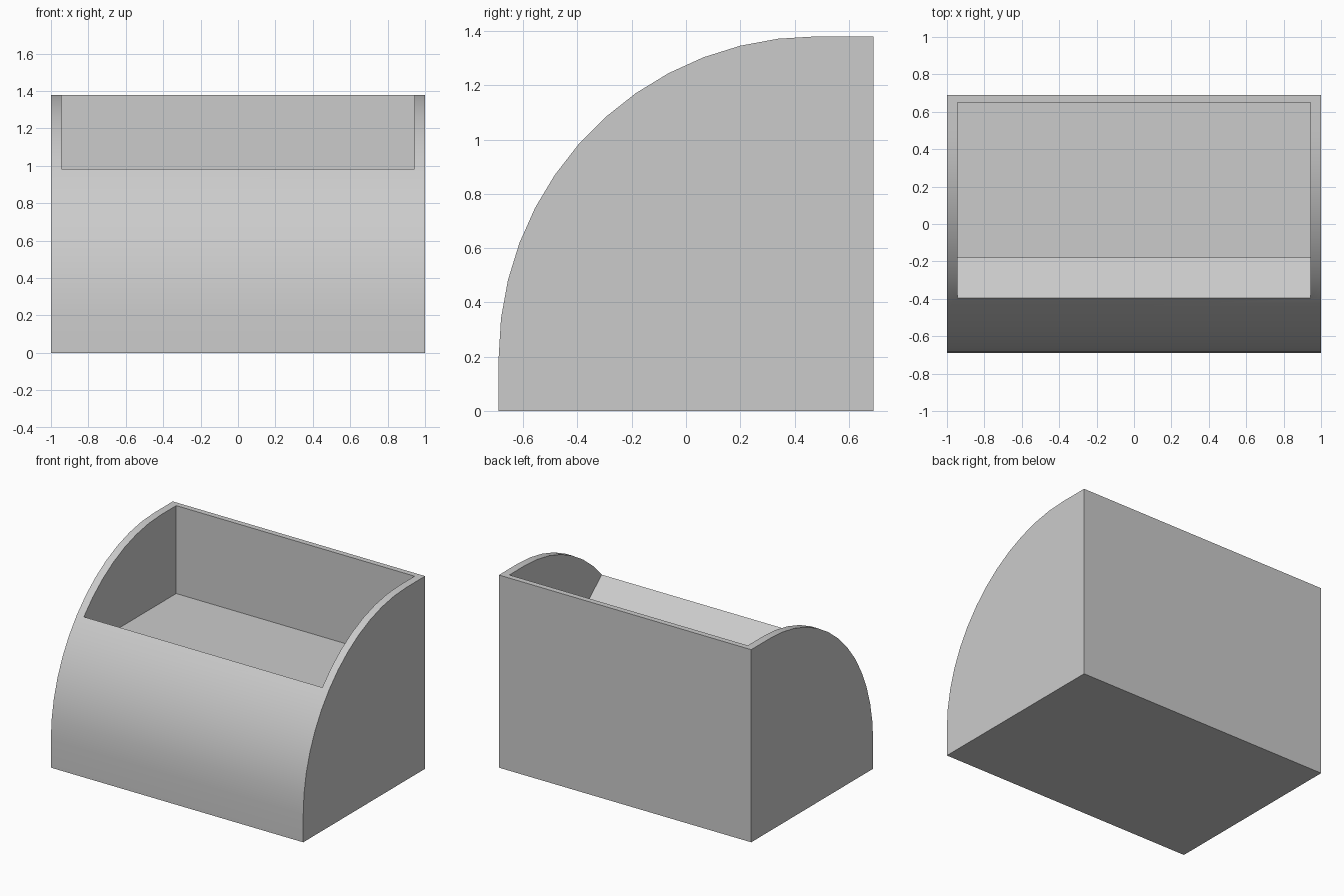
import bpy, bmesh, math

if "Cube" in bpy.data.objects:
    bpy.data.objects.remove(bpy.data.objects["Cube"])


def prism(name, profile, half_width):
    """Extrude a (y, z) profile symmetrically along x."""
    bm = bmesh.new()
    base = bm.faces.new([bm.verts.new((-half_width, y, z)) for y, z in profile])
    new = bmesh.ops.extrude_face_region(bm, geom=[base])["geom"]
    verts = [g for g in new if isinstance(g, bmesh.types.BMVert)]
    bmesh.ops.translate(bm, verts=verts, vec=(2 * half_width, 0, 0))
    bmesh.ops.recalc_face_normals(bm, faces=bm.faces)
    mesh = bpy.data.meshes.new(name)
    bm.to_mesh(mesh)
    bm.free()
    obj = bpy.data.objects.new(name, mesh)
    bpy.context.collection.objects.link(obj)
    return obj


# quarter-round outer profile
SEG, RY, RZ, CY, CZ = 13, 1.17, 1.18, 0.48, 0.20
arc = []
for i in range(SEG + 1):
    a = math.pi - i * math.pi / 2 / SEG
    arc.append((CY + RY * math.cos(a), CZ + RZ * math.sin(a)))
outer = [(-0.69, 0.0)] + arc + [(0.69, 1.38), (0.69, 0.0)]
body = prism("quarter_round_bin", outer, 1.0)

# recess: lip sloping inward from the seventh-from-top arc point, flat floor
lip_y, lip_z = arc[6]
recess = [(lip_y, lip_z), (-0.18, 0.80), (-0.18, 0.75), (0.65, 0.75),
          (0.65, 1.8), (lip_y, 1.8)]
cutter = prism("recess_cutter", recess, 0.945)
cutter.hide_render = True

mod = body.modifiers.new("recess", "BOOLEAN")
mod.operation = "DIFFERENCE"
mod.solver = "EXACT"
mod.object = cutter
bpy.context.view_layer.objects.active = body
body.select_set(True)
cutter.select_set(False)
bpy.ops.object.modifier_apply(modifier=mod.name)
bpy.data.objects.remove(cutter, do_unlink=True)

# smooth curve, crisp edges
bpy.ops.object.shade_smooth_by_angle(angle=math.radians(30))
